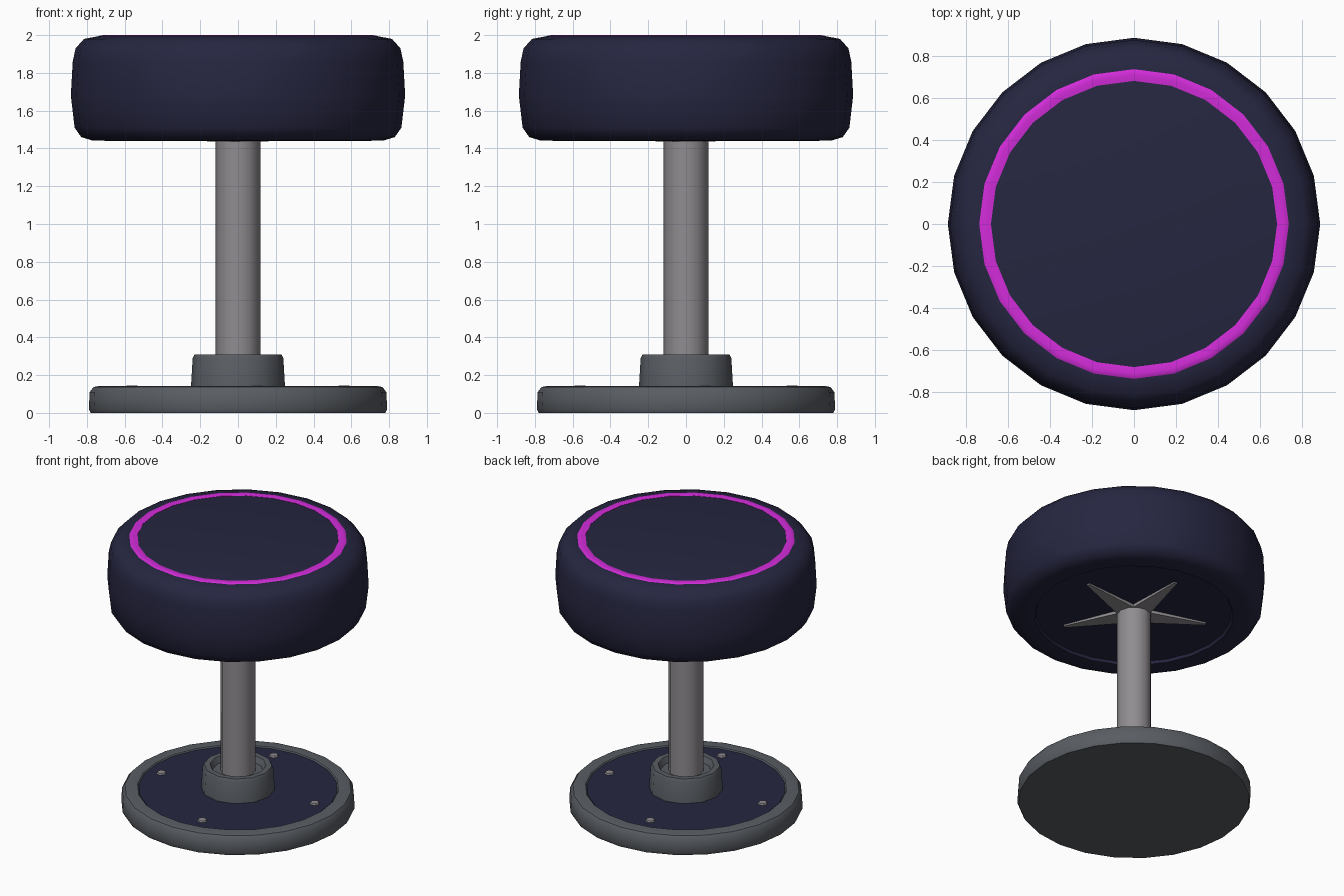
import bpy
import bmesh
from math import sin, cos, pi, radians
from mathutils import Matrix, Vector

default = bpy.data.objects.get("Cube")
if default:
    bpy.data.objects.remove(default, do_unlink=True)


def material(name, rgb):
    mat = bpy.data.materials.new(name)
    mat.use_nodes = True
    colour = (*rgb, 1)
    mat.diffuse_color = colour
    mat.node_tree.nodes["Principled BSDF"].inputs["Base Color"].default_value = colour
    return mat


NAVY = material("navy padding", (0.019, 0.019, 0.052))
MAGENTA = material("magenta trim", (0.65, 0.025, 0.70))
IRON = material("dark grey iron", (0.10, 0.11, 0.125))
STEEL = material("light grey steel", (0.28, 0.265, 0.28))


def finish(name, bm, mat, angle=40):
    bmesh.ops.recalc_face_normals(bm, faces=bm.faces)
    mesh = bpy.data.meshes.new(name)
    bm.to_mesh(mesh)
    bm.free()
    mesh.materials.append(mat)
    obj = bpy.data.objects.new(name, mesh)
    bpy.context.collection.objects.link(obj)
    bpy.ops.object.select_all(action="DESELECT")
    obj.select_set(True)
    bpy.context.view_layer.objects.active = obj
    bpy.ops.object.shade_smooth_by_angle(angle=radians(angle))
    return obj


def lathe(name, profile, sides, mat, closed=False, angle=40):
    """Spin (radius, height) points around z; open profiles get flat end caps."""
    bm = bmesh.new()
    rings = [[bm.verts.new((r * cos(2 * pi * i / sides), r * sin(2 * pi * i / sides), z))
              for i in range(sides)] for r, z in profile]
    pairs = list(zip(rings, rings[1:]))
    if closed:
        pairs.append((rings[-1], rings[0]))
    else:
        bm.faces.new(rings[0])
        bm.faces.new(rings[-1])
    for a, b in pairs:
        for i in range(sides):
            j = (i + 1) % sides
            bm.faces.new((a[i], a[j], b[j], b[i]))
    return finish(name, bm, mat, angle)


# Padded seat with a shallow recess underneath
lathe("seat_cushion", [
    (0.66, 1.46), (0.67, 1.44), (0.77, 1.442), (0.83, 1.46), (0.865, 1.51),
    (0.885, 1.68), (0.875, 1.86), (0.86, 1.93), (0.815, 1.98), (0.74, 1.994),
], 24, NAVY)

# Piping ring around the top of the seat
lathe("seat_trim", [(0.745, 1.988), (0.73, 1.998), (0.71, 2.0), (0.68, 1.996), (0.68, 1.988)],
      24, MAGENTA, closed=True)

# Post and its hollow collar
lathe("post", [(0.118, 0.13), (0.118, 1.47)], 12, STEEL)
lathe("collar", [(0.25, 0.12), (0.24, 0.29), (0.23, 0.31), (0.19, 0.31), (0.17, 0.27),
                 (0.11, 0.27), (0.11, 0.12)], 12, IRON, closed=True)

# Round foot with an inlaid top
lathe("base", [(0.78, 0.0), (0.79, 0.02), (0.785, 0.11), (0.765, 0.137), (0.74, 0.142),
               (0.68, 0.142), (0.67, 0.13)], 24, IRON)
lathe("base_inlay", [(0.672, 0.129), (0.672, 0.135)], 24, NAVY)

# Four bolts in the foot
for k in range(4):
    a = radians(10 + 90 * k)
    bm = bmesh.new()
    bmesh.ops.create_cone(bm, cap_ends=True, segments=8, radius1=0.035, radius2=0.028,
                          depth=0.012,
                          matrix=Matrix.Translation((0.57 * cos(a), 0.57 * sin(a), 0.139)))
    finish(f"base_bolt_{k + 1}", bm, STEEL, 30)

# Five tapered support arms under the seat
for k in range(5):
    turn = Matrix.Rotation(radians(84 + 72 * k), 3, "Z")
    bm = bmesh.new()
    ends = []
    for x, half, low in ((0.06, 0.075, 1.435), (0.50, 0.012, 1.45)):
        ends.append([bm.verts.new(turn @ Vector((x, y, z)))
                     for y, z in ((-half, low), (half, low), (half, 1.465), (-half, 1.465))])
    inner, outer = ends
    bm.faces.new(inner)
    bm.faces.new(outer)
    for i in range(4):
        j = (i + 1) % 4
        bm.faces.new((inner[i], inner[j], outer[j], outer[i]))
    finish(f"seat_support_{k + 1}", bm, STEEL, 30)
